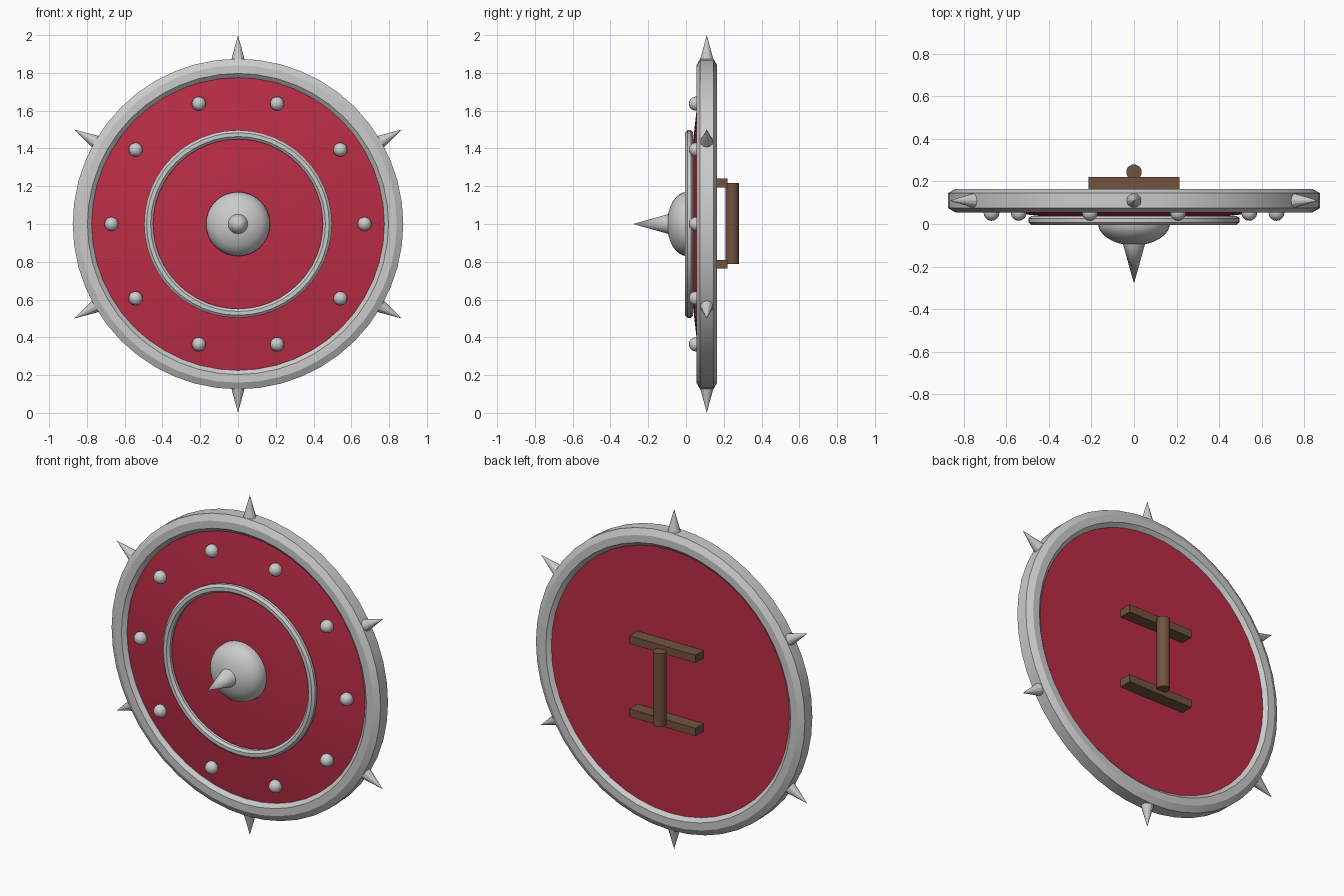
import bpy, math
from mathutils import Vector

if "Cube" in bpy.data.objects:
    bpy.data.objects.remove(bpy.data.objects["Cube"])

CZ = 1.0       # height of the shield centre
RIM_Y = 0.11   # mid-plane of the rim


def material(name, color):
    m = bpy.data.materials.new(name)
    m.diffuse_color = (*color, 1)
    m.use_nodes = True
    m.node_tree.nodes["Principled BSDF"].inputs["Base Color"].default_value = m.diffuse_color
    return m


red = material("red_paint", (0.5, 0.026, 0.06))
wood = material("brown_wood", (0.17, 0.085, 0.048))


def finish(ob, name, mat=None, angle=30):
    ob.name = name
    if mat:
        ob.data.materials.append(mat)
    bpy.ops.object.select_all(action='DESELECT')
    ob.select_set(True)
    bpy.context.view_layer.objects.active = ob
    if angle:
        bpy.ops.object.shade_smooth_by_angle(angle=math.radians(angle))
    return ob


def lathe(name, profile, seg=48, closed=False, mat=None, angle=30):
    """Spin (radius, y) points around the shield's y axis."""
    verts, rings = [], []
    for r, y in profile:
        n = 1 if r == 0 else seg
        rings.append(range(len(verts), len(verts) + n))
        for i in range(n):
            a = math.tau * i / seg
            verts.append((r * math.cos(a), y, CZ + r * math.sin(a)))
    pairs = list(zip(rings, rings[1:]))
    if closed:
        pairs.append((rings[-1], rings[0]))
    faces = []
    for a, b in pairs:
        for i in range(seg):
            j = (i + 1) % seg
            f = [a[i % len(a)], a[j % len(a)], b[j % len(b)], b[i % len(b)]]
            faces.append(list(dict.fromkeys(f)))
    me = bpy.data.meshes.new(name)
    me.from_pydata(verts, [], faces)
    ob = bpy.data.objects.new(name, me)
    bpy.context.collection.objects.link(ob)
    finish(ob, name, mat, angle)
    # consistent outward normals
    bpy.ops.object.mode_set(mode='EDIT')
    bpy.ops.mesh.select_all(action='SELECT')
    bpy.ops.mesh.normals_make_consistent(inside=False)
    bpy.ops.object.mode_set(mode='OBJECT')
    return ob


def cone(name, base, tip, radius, sides, angle=30):
    base, tip = Vector(base), Vector(tip)
    d = tip - base
    bpy.ops.mesh.primitive_cone_add(vertices=sides, radius1=radius, radius2=0, depth=d.length,
                                    location=(base + tip) / 2,
                                    rotation=d.to_track_quat('Z', 'Y').to_euler())
    return finish(bpy.context.object, name, None, angle)


# Domed red board with a flat back
lathe("shield_board", [(0, 0.02), (0.2, 0.023), (0.4, 0.033), (0.55, 0.05), (0.66, 0.062),
                       (0.79, 0.08), (0.79, 0.145), (0, 0.145)], mat=red)

# Chamfered outer rim
half = [(0.775, 0.035), (0.797, 0.055), (0.84, 0.055), (0.875, 0.035)]
lathe("outer_rim", [(r, RIM_Y + y) for r, y in half] + [(r, RIM_Y - y) for r, y in reversed(half)],
      closed=True, angle=20)

# Inner ring
ring = [math.tau * (i + 0.5) / 8 for i in range(8)]
lathe("inner_ring", [(0.473 + 0.026 * math.cos(a), 0.017 + 0.023 * math.sin(a)) for a in ring],
      closed=True, angle=20)

# Central boss and its spike
dome = [math.pi / 2 * i / 8 for i in range(9)]
lathe("boss", [(0, 0.03), (0.17, 0.03)] +
      [(0.17 * math.cos(a) if i < 8 else 0, 0.005 - 0.105 * math.sin(a)) for i, a in enumerate(dome)],
      seg=32)
cone("boss_spike", (0, -0.08, CZ), (0, -0.28, CZ), 0.056, 24)

# Spikes around the rim
for i in range(6):
    a = math.radians(30 + 60 * i)
    c, s = math.cos(a), math.sin(a)
    cone(f"rim_spike_{i + 1}", (0.855 * c, RIM_Y, CZ + 0.855 * s), (c, RIM_Y, CZ + s), 0.039, 12, 0)

# Round studs
for i in range(10):
    a = math.tau * i / 10
    bpy.ops.mesh.primitive_uv_sphere_add(segments=16, ring_count=10, radius=0.037,
                                         location=(0.67 * math.cos(a), 0.052, CZ + 0.67 * math.sin(a)))
    finish(bpy.context.object, f"stud_{i + 1}")

# Handle brackets and grip on the back
for name, z in (("upper", 1.217), ("lower", 0.787)):
    bpy.ops.mesh.primitive_cube_add(size=1, location=(0, 0.18, z))
    ob = bpy.context.object
    ob.scale = (0.43, 0.08, 0.046)
    finish(ob, f"{name}_handle_bracket", wood, 0)
bpy.ops.mesh.primitive_cylinder_add(vertices=20, radius=0.036, depth=0.43, location=(0, 0.244, CZ + 0.002))
finish(bpy.context.object, "handle_grip", wood)
